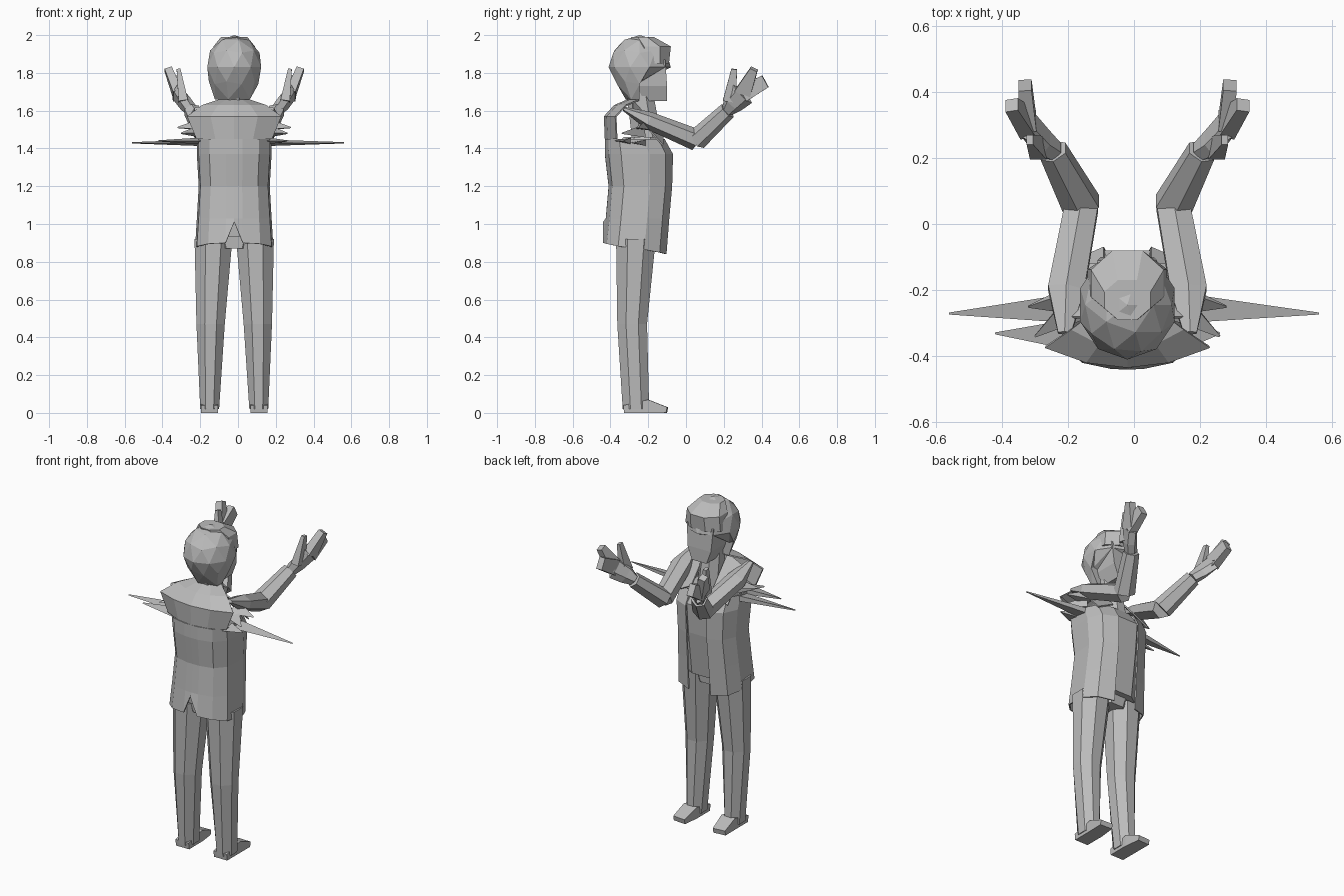
import bpy, bmesh, math
from mathutils import Vector

if "Cube" in bpy.data.objects:
    bpy.data.objects.remove(bpy.data.objects["Cube"])

grey = bpy.data.materials.new("plain grey")
grey.use_nodes = True
grey.diffuse_color = (.5, .5, .5, 1)
grey.node_tree.nodes["Principled BSDF"].inputs["Base Color"].default_value = grey.diffuse_color

MID = -.02  # body centre line
X_AXIS = Vector((1, 0, 0))
TIP = .002  # radius of a pointed end


def finish(name, bm, thickness=0):
    bmesh.ops.recalc_face_normals(bm, faces=bm.faces)
    mesh = bpy.data.meshes.new(name)
    bm.to_mesh(mesh)
    bm.free()
    mesh.materials.append(grey)
    obj = bpy.data.objects.new(name, mesh)
    bpy.context.collection.objects.link(obj)
    if thickness:
        obj.modifiers.new("thickness", "SOLIDIFY").thickness = thickness


def bridge(name, rows, side, closed):
    """Join equal rows of points with quads: a capped solid or a thin sheet."""
    bm = bmesh.new()
    grid = [[bm.verts.new((x * side + MID, y, z)) for x, y, z in row] for row in rows]
    count = len(grid[0])
    for low, high in zip(grid, grid[1:]):
        for i in range(count if closed else count - 1):
            j = (i + 1) % count
            bm.faces.new((low[i], low[j], high[j], high[i]))
    if closed:
        bm.faces.new(grid[0])
        bm.faces.new(grid[-1])
    finish(name, bm, 0 if closed else .008)


def limb(name, stations, side=1, sides=8, level=False):
    """Faceted solid through (centre, half width, half depth) stations."""
    centres = [Vector(centre) for centre, width, depth in stations]
    last = len(centres) - 1
    reach = 1 / math.cos(math.pi / sides)
    rows = []
    for i, (centre, width, depth) in enumerate(stations):
        along = Vector((0, 0, 1))
        if not level:
            along = (centres[min(i + 1, last)] - centres[max(i - 1, 0)]).normalized()
        across = along.cross(X_AXIS).normalized()
        sideways = across.cross(along)
        row = []
        for k in range(sides):
            angle = math.tau * (k + .5) / sides
            row.append(centres[i] + reach * (sideways * width * math.cos(angle)
                                             + across * depth * math.sin(angle)))
        rows.append(row)
    bridge(name, rows, side, closed=True)


def boxy(value):
    """Push a sine or cosine outward for a squarer outline."""
    return math.copysign(abs(value) ** .7, value)


# Jacket: wraps from one front edge round the back to the other
steps = [-5, -4, -3, -2, -1, -.2, 0, .2, 1, 2, 3, 4, 5]
jacket = []
for z, width, back, front in ((.87, .21, -.44, -.1), (1.03, .2, -.425, -.085), (1.2, .19, -.41, -.07),
                              (1.37, .2, -.43, -.065), (1.45, .2, -.43, -.11)):
    hem = not jacket
    row = []
    for k in steps:
        angle = k * math.pi * .185
        lift = hem * .03 * math.cos(angle)
        if hem and k == 0:
            lift = .14  # vent in the back of the hem
        row.append((width * boxy(math.sin(angle)),
                    (back + front) / 2 + (back - front) / 2 * boxy(math.cos(angle)), z + lift))
    jacket.append(row)
bridge("jacket", jacket, 1, closed=False)

# Upper back, rising over the shoulders to the nape
upper_back = []
for z, width, back in ((1.45, .2, -.43), (1.57, .25, -.435), (1.63, .17, -.38), (1.66, .08, -.31)):
    upper_back.append([(width * k / 2, back + .06 * (k / 2) ** 2, z) for k in range(-2, 3)])
bridge("upper_back", upper_back, 1, closed=False)

# Shirt, neck and hips
limb("shirt", [((0, -.25, .93), .17, .12), ((0, -.24, 1.2), .16, .15),
               ((0, -.24, 1.38), .17, .16), ((0, -.23, 1.46), .13, .1)], level=True)
limb("neck", [((0, -.2, 1.4), .07, .08), ((0, -.245, 1.7), .06, .07)], level=True)
limb("hips", [((0, -.26, .87), .1, .09), ((0, -.26, 1), .18, .1)], level=True)

# Hair: faceted ball, cut back below the brow to leave the face clear, flat at the nape
hair = bmesh.new()
bmesh.ops.create_icosphere(hair, subdivisions=2, radius=1)
for v in hair.verts:
    if v.co.z < -.1:
        v.co.y = min(v.co.y, 0) * .9
    if v.co.z < -.7:
        v.co.z = -1
        v.co.x *= 1.3
    v.co = (v.co.x * .15 + MID, v.co.y * .165 - .245, v.co.z * .17 + 1.83)
finish("hair", hair)
limb("fringe", [((0, -.17, 1.85), .12, .08), ((0, -.18, 1.94), .11, .1),
                ((0, -.23, 1.99), .07, .06)], level=True)

# Face, tapering to the chin
limb("face", [((0, -.16, 1.65), .05, .06), ((0, -.18, 1.73), .08, .08),
              ((0, -.18, 1.87), .09, .07)], sides=4, level=True)

shoulder, armpit, elbow = (.19, -.33, 1.61), (.185, -.2, 1.55), (.138, .055, 1.445)
wrist, knuckles = (.225, .22, 1.6), (.3, .3, 1.69)

for side, word in ((1, "left"), (-1, "right")):
    # Lapel from the collar down to the chest
    lapel = [[(x, -.28 + .16 * t, 1.69 - .18 * t - x / 2) for x in (.07, .18)] for t in (0, 1)]
    bridge("lapel_" + word, lapel, side, closed=False)

    # Leg narrowing towards the ankle, and shoe
    leg = []
    for t in (0, .5, 1):
        leg.append(((.13 - .02 * t * t, -.265 - .08 * t * (1 - t), .02 + .9 * t),
                    .05 + .05 * t, .07 + .035 * t * t))
    limb("leg_" + word, leg, side, level=True)
    limb("shoe_" + word, [((.13, -.33, .02), .045, .02), ((.13, -.2, .035), .045, .035),
                          ((.137, -.1, .015), .04, .015)], side, sides=4)

    # Arm raised forward
    limb("upper_arm_" + word, [(shoulder, .02, .01), (armpit, .055, .04), (elbow, .05, .05)],
         side, sides=6)
    limb("forearm_" + word, [(elbow, .055, .05), (wrist, .04, .04)], side, sides=6)

    # Open hand
    limb("palm_" + word, [(wrist, .03, .03), ((.26, .25, 1.64), .03, .05),
                          (knuckles, .025, .06)], side, sides=6)
    limb("thumb_" + word, [((.27, .23, 1.65), .025, .035), ((.295, .255, 1.82), .01, .015)], side, sides=4)
    for finger, tip, depth in (("inner", (.35, .36, 1.82), .02), ("outer", (.31, .42, 1.755), .035)):
        limb(finger + "_fingers_" + word, [(knuckles, .025, .045), (tip, .02, depth)], side, sides=4)

    # Stray pointed folds at the shoulder
    folds = [("long", (.17, -.24, 1.43), (.56 - side * MID, -.27, 1.43), .01),
             ("rear", (.18, -.32, 1.44), (.34 - side * .06, -.33, 1.44), .01),
             ("middle", (.16, -.22, 1.52), (.3, -.25, 1.51), .02),
             ("lower", (.16, -.24, 1.49), (.28, -.34, 1.48), .02)]
    for label, base, tip, depth in folds:
        limb(label + "_fold_" + word, [(base, .03, depth), (tip, TIP, TIP)], side, sides=3)
